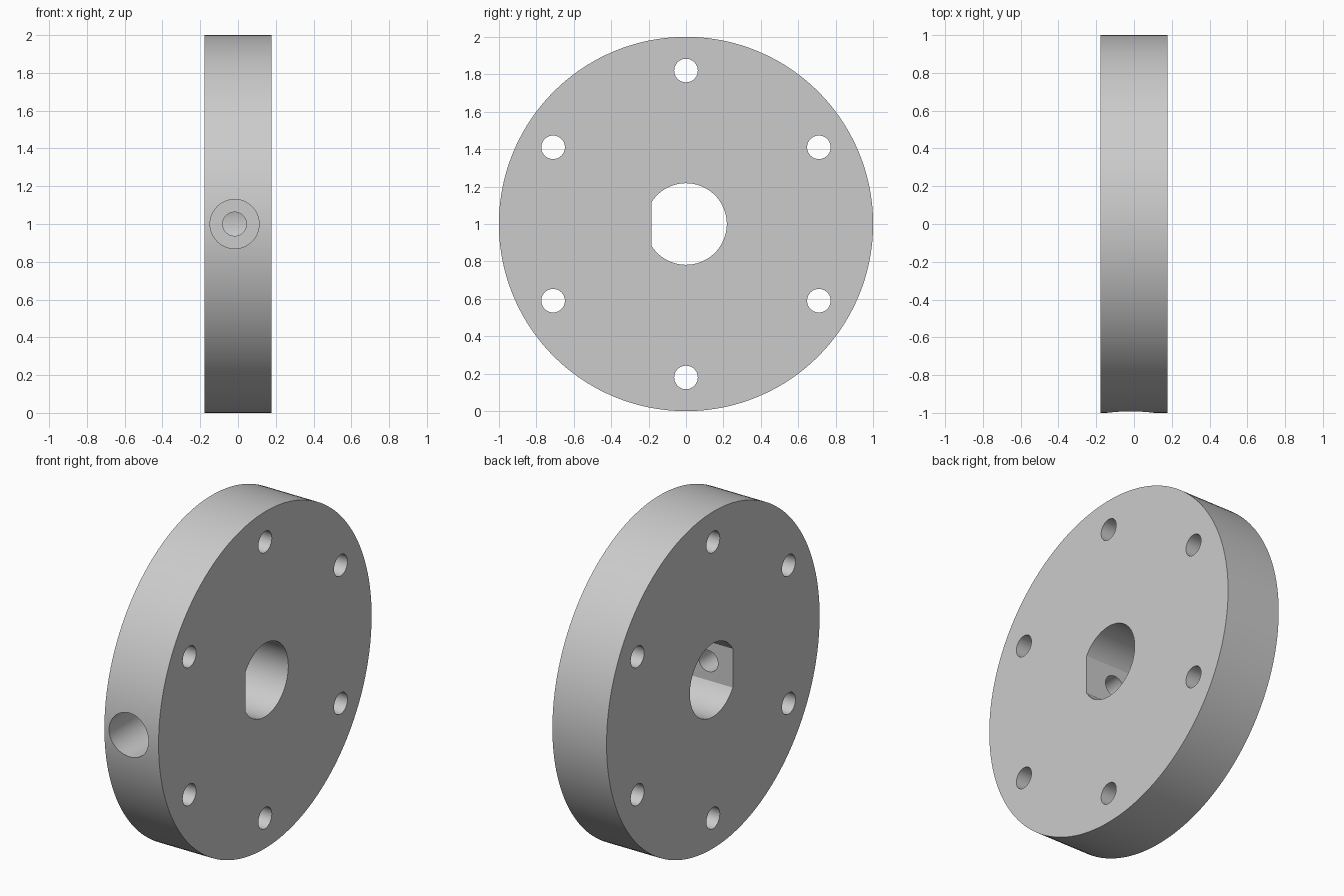
import bpy
from math import pi, sin, cos, radians

if "Cube" in bpy.data.objects:
    bpy.data.objects.remove(bpy.data.objects["Cube"])

T = 0.178          # half thickness of the disc
PIN_X = -0.018     # offset of the side hole


def prism(name, points, x0, x1):
    """Extrude a (y, z) outline along x."""
    n = len(points)
    verts = [(x, y, z) for x in (x0, x1) for y, z in points]
    faces = [tuple(reversed(range(n))), tuple(range(n, 2 * n))]
    faces += [(i, (i + 1) % n, n + (i + 1) % n, n + i) for i in range(n)]
    me = bpy.data.meshes.new(name)
    me.from_pydata(verts, [], faces)
    ob = bpy.data.objects.new(name, me)
    bpy.context.collection.objects.link(ob)
    return ob


def arc(r, cy, cz, n, a0=0.0, a1=2 * pi, closed=True):
    d = n if closed else n - 1
    return [(cy + r * cos(a0 + (a1 - a0) * i / d),
             cz + r * sin(a0 + (a1 - a0) * i / d)) for i in range(n)]


def side_drill(name, r, y0, y1):
    """Cylinder along y for the side hole."""
    bpy.ops.mesh.primitive_cylinder_add(
        vertices=48, radius=r, depth=y1 - y0,
        location=(PIN_X, (y0 + y1) / 2, 1), rotation=(pi / 2, 0, 0))
    ob = bpy.context.object
    ob.name = name
    return ob


# Round plate standing on its edge
disc = prism("flange_disc", arc(1, 0, 1, 160), -T, T)

# D-shaped shaft bore, flat towards the front
half = radians(180 - 32)
cutters = [prism("bore_cutter", arc(0.218, 0, 1, 64, -half, half, False), -0.5, 0.5)]

# Six bolt holes
for k in range(6):
    a = radians(30 + 60 * k)
    cutters.append(prism("bolt_hole_cutter",
                         arc(0.063, 0.82 * cos(a), 1 + 0.82 * sin(a), 40), -0.5, 0.5))

# Counterbored set-screw hole from the rim into the bore
cutters.append(side_drill("counterbore_cutter", 0.13, -1.2, -0.5))
cutters.append(side_drill("screw_hole_cutter", 0.063, -0.7, -0.05))

bpy.ops.object.select_all(action='DESELECT')
bpy.context.view_layer.objects.active = disc
disc.select_set(True)
for c in cutters:
    c.hide_render = True
    m = disc.modifiers.new("cut", 'BOOLEAN')
    m.operation = 'DIFFERENCE'
    m.solver = 'EXACT'
    m.object = c
    bpy.ops.object.modifier_apply(modifier=m.name)
for c in cutters:
    bpy.data.objects.remove(c, do_unlink=True)

bpy.ops.object.shade_smooth_by_angle(angle=radians(30))
